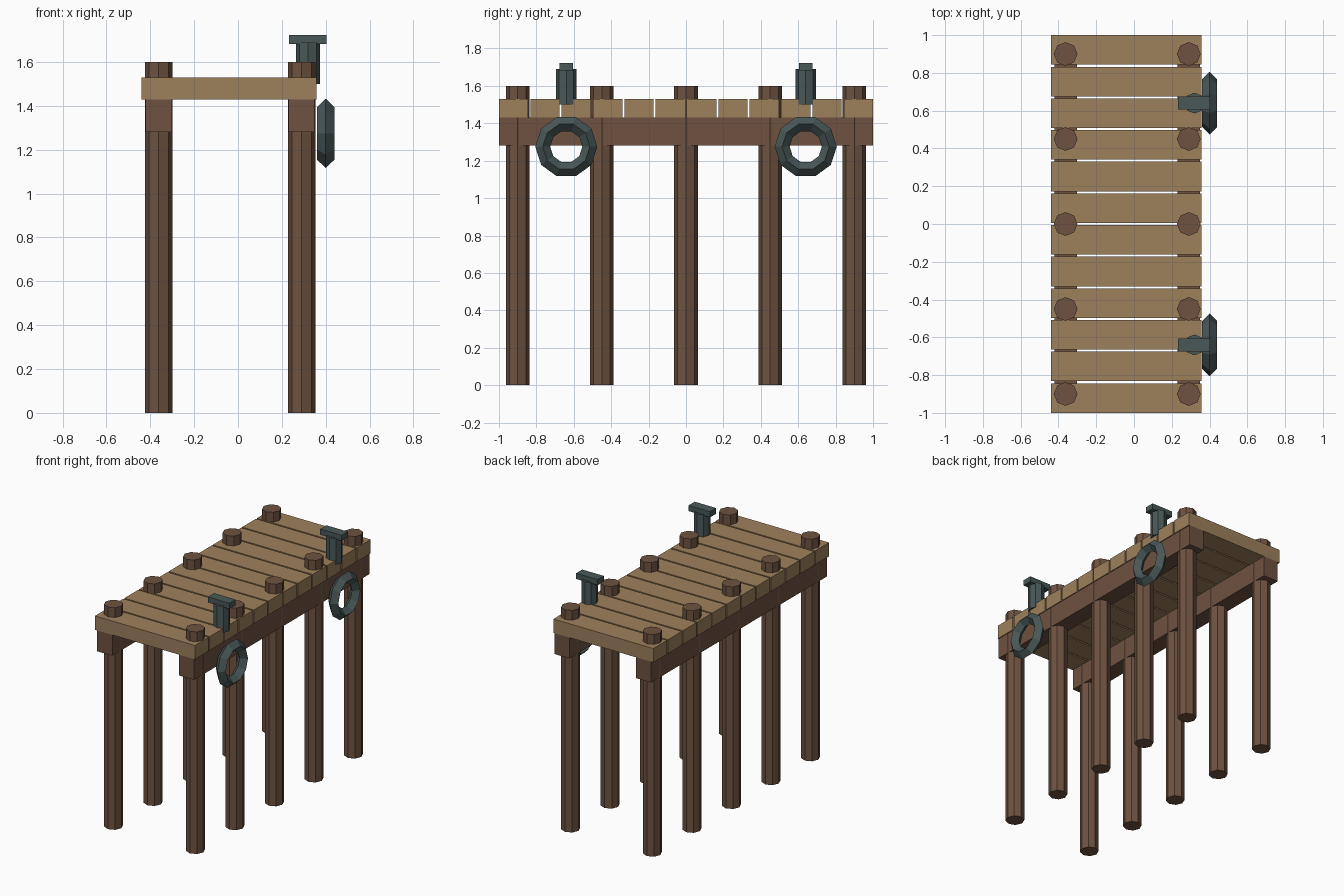
import bpy, math
from mathutils import Matrix

if "Cube" in bpy.data.objects:
    bpy.data.objects.remove(bpy.data.objects["Cube"])


def material(name, rgb):
    m = bpy.data.materials.new(name)
    lin = [(c / 255 / 12.92) if c < 10 else ((c / 255 + 0.055) / 1.055) ** 2.4 for c in rgb]
    m.diffuse_color = (*lin, 1)
    m.use_nodes = True
    m.node_tree.nodes["Principled BSDF"].inputs["Base Color"].default_value = m.diffuse_color
    return m


PLANK = material("plank wood", (158, 128, 92))
POST = material("post wood", (110, 82, 64))
IRON = material("dark iron", (74, 88, 88))


def finish(name, mat):
    ob = bpy.context.object
    ob.name = name
    ob.data.materials.append(mat)
    return ob


def box(name, mat, x0, x1, y0, y1, z0, z1):
    bpy.ops.mesh.primitive_cube_add(size=1)
    ob = finish(name, mat)
    ob.data.transform(Matrix.Translation(((x0 + x1) / 2, (y0 + y1) / 2, (z0 + z1) / 2))
                      @ Matrix.Diagonal((x1 - x0, y1 - y0, z1 - z0, 1)))


def prism(name, mat, x, y, z0, z1, r, sides=8):
    bpy.ops.mesh.primitive_cylinder_add(vertices=sides, radius=r, depth=z1 - z0,
                                        location=(x, y, (z0 + z1) / 2))
    return finish(name, mat)


# Deck planks
PITCH, GAP = 2.011 / 12, 0.011
for i in range(12):
    y = -1 + i * PITCH
    box("deck_plank", PLANK, -0.44, 0.357, y, y + PITCH - GAP, 1.43, 1.53)

# Piles and the long beams above them
for x in (-0.362, 0.29):
    box("side_beam", POST, x - 0.06, x + 0.06, -1, 1, 1.28, 1.43)
    for j in range(5):
        prism("pile", POST, x, -0.9 + 0.45 * j, 0, 1.6, 0.063)

# Mooring bollards and hanging fender rings
for y in (-0.64, 0.64):
    prism("bollard_post", IRON, 0.32, y, 1.5, 1.69, 0.055)
    box("bollard_bar", IRON, 0.232, 0.403, y - 0.035, y + 0.035, 1.682, 1.723)
    bpy.ops.mesh.primitive_torus_add(major_segments=10, minor_segments=4,
                                     major_radius=0.126, minor_radius=0.04)
    ring = finish("fender_ring", IRON)
    ring.data.transform(Matrix.Translation((0.4, y, 1.275))
                        @ Matrix.Rotation(math.pi / 2, 4, 'Z')
                        @ Matrix.Rotation(math.pi / 2, 4, 'X'))
